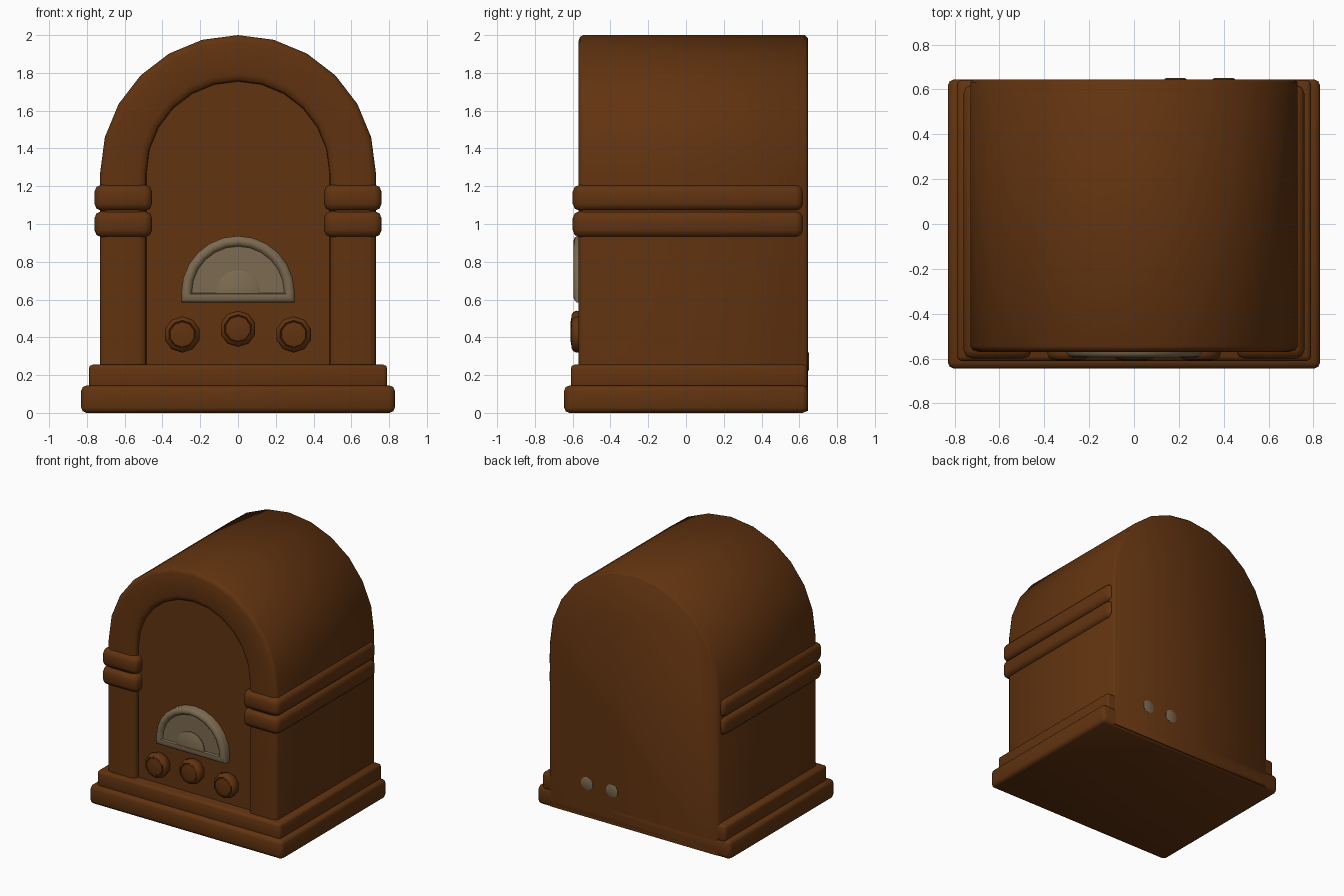
import bpy, bmesh
from math import sin, cos, pi, radians

if "Cube" in bpy.data.objects:
    bpy.data.objects.remove(bpy.data.objects["Cube"], do_unlink=True)


def material(name, rgb):
    m = bpy.data.materials.new(name)
    m.use_nodes = True
    m.diffuse_color = (*rgb, 1)
    bsdf = next(n for n in m.node_tree.nodes if n.type == "BSDF_PRINCIPLED")
    bsdf.inputs["Base Color"].default_value = (*rgb, 1)
    return m


wood = material("brown wood", (0.12, 0.033, 0.005))
brass = material("dull brass", (0.20, 0.145, 0.08))


def finish(name, bm, mat, angle=50):
    bmesh.ops.recalc_face_normals(bm, faces=bm.faces)
    mesh = bpy.data.meshes.new(name)
    bm.to_mesh(mesh)
    bm.free()
    mesh.materials.append(mat)
    ob = bpy.data.objects.new(name, mesh)
    bpy.context.collection.objects.link(ob)
    bpy.ops.object.select_all(action="DESELECT")
    bpy.context.view_layer.objects.active = ob
    ob.select_set(True)
    bpy.ops.object.shade_smooth_by_angle(angle=radians(angle))
    return ob


def arch(half_width, centre, bottom, n=12):
    """Outline of an upright arch as (x, z) points."""
    pts = [(half_width * cos(pi * i / n), centre + half_width * sin(pi * i / n))
           for i in range(n + 1)]
    return [(half_width, bottom)] + pts + [(-half_width, bottom)]


def circle(radius, x, z, n):
    return [(x + radius * sin(2 * pi * i / n), z + radius * cos(2 * pi * i / n))
            for i in range(n)]


def loft(name, rings, mat, angle=50):
    """Skin a stack of (outline, y) rings and cap both ends."""
    bm = bmesh.new()
    loops = [[bm.verts.new((x, y, z)) for x, z in pts] for pts, y in rings]
    for a, b in zip(loops, loops[1:]):
        for i in range(len(a)):
            j = (i + 1) % len(a)
            bm.faces.new((a[i], a[j], b[j], b[i]))
    bm.faces.new(loops[0])
    bm.faces.new(loops[-1])
    return finish(name, bm, mat, angle)


def box(name, low, high, bevel):
    bm = bmesh.new()
    bmesh.ops.create_cube(bm, size=1)
    for v in bm.verts:
        v.co = [l + (h - l) * (c + 0.5) for l, h, c in zip(low, high, v.co)]
    bmesh.ops.bevel(bm, geom=bm.edges[:], offset=bevel, segments=2,
                    profile=0.5, affect="EDGES")
    return finish(name, bm, wood, 50)


# Arched cabinet: rounded front rim around a recessed panel
rim = [(0.015, 0.645), (0, 0.63), (0, -0.545), (0.01, -0.562), (0.035, -0.57),
       (0.205, -0.57), (0.232, -0.562), (0.243, -0.548), (0.245, -0.53)]
loft("cabinet", [(arch(0.73 - d, 1.27, 0.01), y) for d, y in rim], wood)

# Stepped plinth
box("plinth_lower", (-0.83, -0.645, 0), (0.83, 0.645, 0.145), 0.028)
box("plinth_upper", (-0.79, -0.61, 0.12), (0.79, 0.642, 0.255), 0.02)

# Pairs of rounded bands on both sides
for side, s in (("left", 1), ("right", -1)):
    xs = sorted((s * 0.455, s * 0.76))
    for level, z in (("lower", 0.93), ("upper", 1.07)):
        box(f"band_{level}_{side}", (xs[0], -0.6, z), (xs[1], 0.62, z + 0.138), 0.038)

# Half-round dial with a raised frame
frame = [(0, -0.52), (0, -0.578), (0.01, -0.59), (0.028, -0.596),
         (0.045, -0.591), (0.055, -0.575)]
loft("dial", [(arch(0.3 - d, 0.637, min(0.585 + d, 0.635)), y) for d, y in frame], brass)
hub = [(0, -0.57), (0, -0.582), (0.01, -0.588)]
loft("dial_hub", [(arch(0.117 - d, 0.637, 0.62), y) for d, y in hub], brass)

# Three control knobs with domed centres
knob = [(0.08, -0.52), (0.093, -0.55), (0.096, -0.58), (0.088, -0.598),
        (0.075, -0.605), (0.07, -0.6), (0.066, -0.606), (0.035, -0.611)]
for name, x, z in (("left", 0.295, 0.415), ("middle", 0, 0.445), ("right", -0.295, 0.415)):
    loft(f"knob_{name}", [(circle(r, x, z, 10), y) for r, y in knob], wood, 40)

# Two sockets on the back
for name, x in (("outer", 0.4), ("inner", 0.185)):
    loft(f"back_socket_{name}", [(circle(r, x, 0.272, 10), y)
         for r, y in ((0.052, 0.635), (0.052, 0.647), (0.045, 0.65))], brass)
